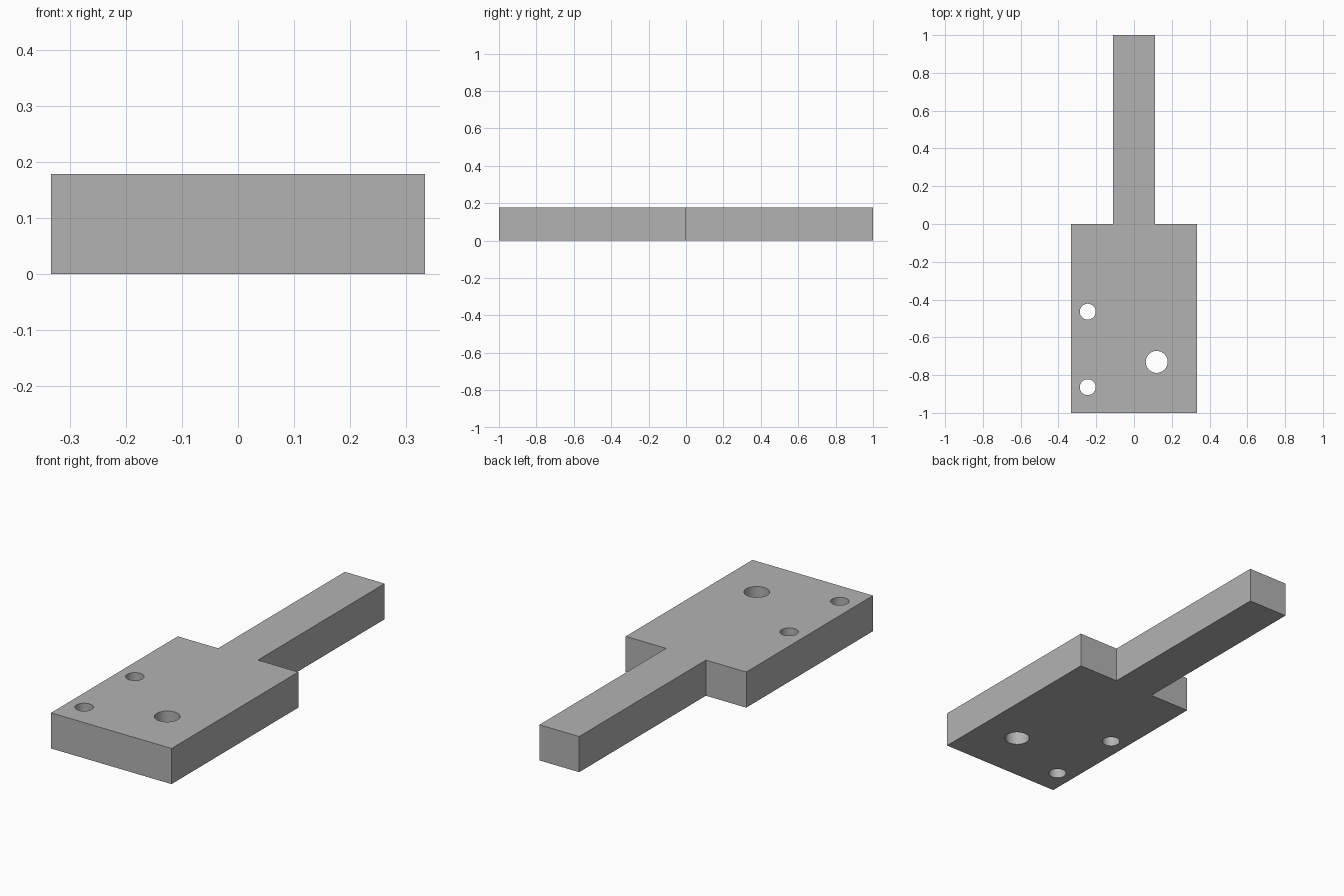
import bpy
import bmesh
import math

default_cube = bpy.data.objects.get("Cube")
if default_cube:
    bpy.data.objects.remove(default_cube, do_unlink=True)

THICK = 0.178
HALF_BODY = 0.333
HALF_TANG = 0.11

grey = bpy.data.materials.new("plain_grey")
grey.use_nodes = True
colour = (0.45, 0.45, 0.45, 1)
grey.diffuse_color = colour
grey.node_tree.nodes["Principled BSDF"].inputs["Base Color"].default_value = colour

# Plate with a narrow tang: half profile mirrored in x, then extruded up
half = [(HALF_BODY, -1), (HALF_BODY, 0), (HALF_TANG, 0), (HALF_TANG, 1)]
outline = half + [(-x, y) for x, y in reversed(half)]

bm = bmesh.new()
base = bm.faces.new([bm.verts.new((x, y, 0)) for x, y in outline])
top = bmesh.ops.extrude_face_region(bm, geom=[base])["geom"]
bmesh.ops.translate(bm, vec=(0, 0, THICK),
                    verts=[v for v in top if isinstance(v, bmesh.types.BMVert)])
bmesh.ops.recalc_face_normals(bm, faces=bm.faces)
mesh = bpy.data.meshes.new("tanged_plate")
bm.to_mesh(mesh)
bm.free()
mesh.materials.append(grey)
plate = bpy.data.objects.new("tanged_plate", mesh)
bpy.context.collection.objects.link(plate)


def drill(x, y, radius):
    """Cut a round through hole in the plate."""
    bpy.ops.mesh.primitive_cylinder_add(vertices=48, radius=radius, depth=THICK * 2,
                                        location=(x, y, THICK / 2))
    cutter = bpy.context.object
    cutter.name = "hole_cutter"
    cutter.hide_render = True
    cutter.data.materials.append(grey)
    mod = plate.modifiers.new("hole", 'BOOLEAN')
    mod.operation = 'DIFFERENCE'
    mod.solver = 'EXACT'
    mod.object = cutter
    bpy.context.view_layer.objects.active = plate
    bpy.ops.object.modifier_apply(modifier=mod.name)
    bpy.data.objects.remove(cutter, do_unlink=True)


# Two small holes along the right edge, one larger hole on the left
for hole_y in (-0.464, -0.864):
    drill(-0.245, hole_y, 0.042)
drill(0.12, -0.73, 0.058)

# Smooth hole walls, sharp plate edges
bpy.ops.object.select_all(action='DESELECT')
plate.select_set(True)
bpy.context.view_layer.objects.active = plate
bpy.ops.object.shade_smooth_by_angle(angle=math.radians(30))
